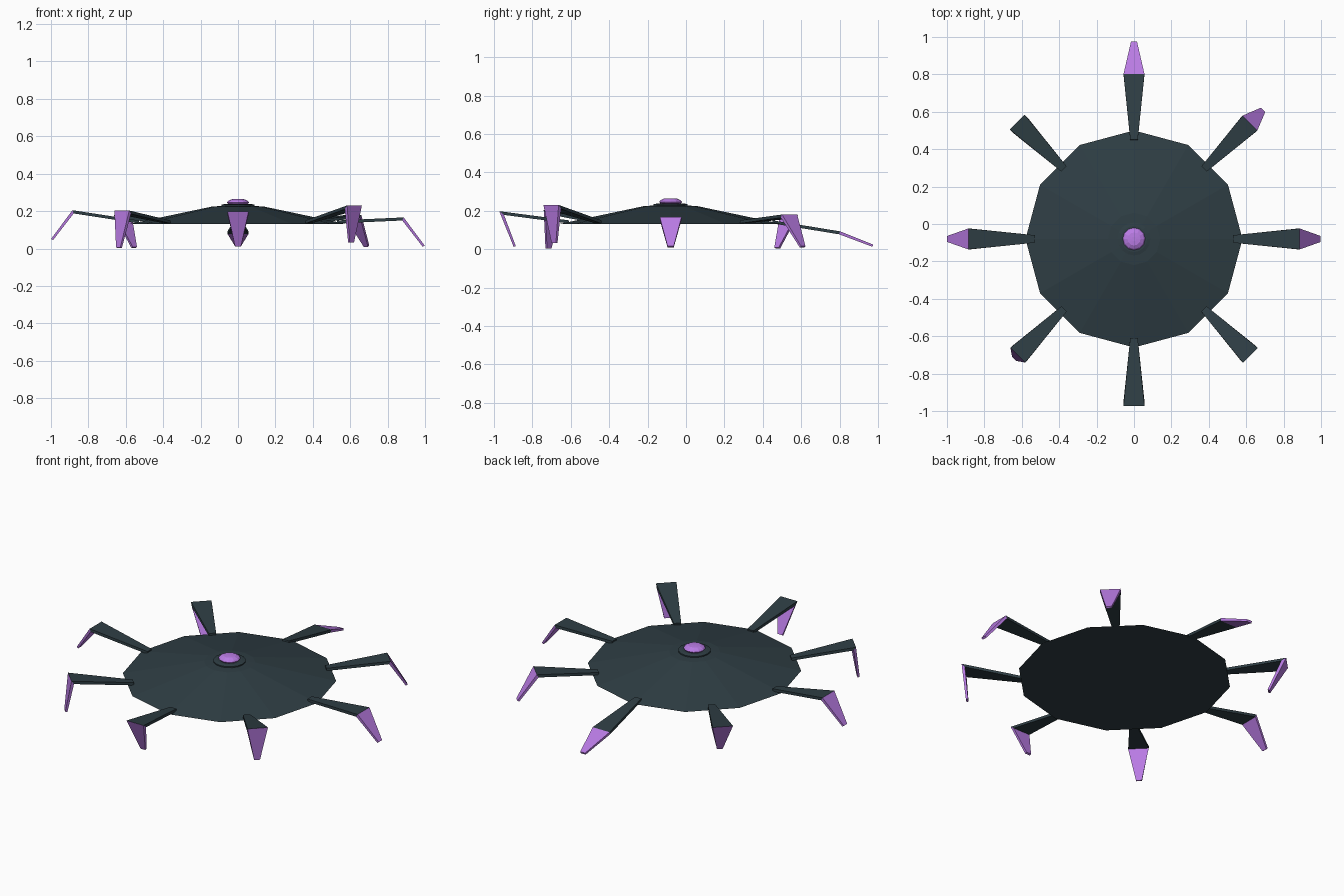
import bpy, bmesh, math
from mathutils import Vector

if "Cube" in bpy.data.objects:
    bpy.data.objects.remove(bpy.data.objects["Cube"])

CENTER = Vector((0, -0.08, 0))


def material(name, rgb):
    m = bpy.data.materials.new(name)
    m.diffuse_color = (*rgb, 1)
    m.use_nodes = True
    m.node_tree.nodes["Principled BSDF"].inputs["Base Color"].default_value = m.diffuse_color
    return m


SLATE = material("slate", (0.028, 0.048, 0.058))
PURPLE = material("purple", (0.49, 0.20, 0.78))


def finish(name, bm, mat):
    bmesh.ops.recalc_face_normals(bm, faces=bm.faces)
    me = bpy.data.meshes.new(name)
    bm.to_mesh(me)
    bm.free()
    me.materials.append(mat)
    ob = bpy.data.objects.new(name, me)
    ob.location = CENTER
    bpy.context.collection.objects.link(ob)


def lathe(name, profile, sides, mat):
    """Stack of flat-sided rings (radius, z), capped at both ends."""
    bm = bmesh.new()
    rings = []
    for r, z in profile:
        rings.append([bm.verts.new((r * math.cos(math.tau * i / sides),
                                    r * math.sin(math.tau * i / sides), z)) for i in range(sides)])
    for a, b in zip(rings, rings[1:]):
        for i in range(sides):
            j = (i + 1) % sides
            bm.faces.new((a[i], a[j], b[j], b[i]))
    bm.faces.new(rings[0])
    bm.faces.new(rings[-1])
    finish(name, bm, mat)


def segment(name, angle, sections, mat):
    """Tapered plate between two sections: (point rz, offset rz, half width)."""
    bm = bmesh.new()
    ca, sa = math.cos(angle), math.sin(angle)
    loops = []
    for p, n, w in sections:
        loop = []
        for s, t in ((-1, -1), (1, -1), (1, 1), (-1, 1)):
            q = p + n * t
            loop.append(bm.verts.new((q.x * ca - s * w * sa, q.x * sa + s * w * ca, q.y)))
        loops.append(loop)
    a, b = loops
    for i in range(4):
        j = (i + 1) % 4
        bm.faces.new((a[i], a[j], b[j], b[i]))
    bm.faces.new(a)
    bm.faces.new(b)
    finish(name, bm, mat)


# Body disc and the central button
lathe("body_disc", [(0.58, 0.131), (0.14, 0.224), (0.08, 0.228)], 12, SLATE)
lathe("button_ring", [(0.088, 0.222), (0.088, 0.234), (0.07, 0.238)], 16, SLATE)
lathe("button_dome", [(0.05, 0.234), (0.06, 0.246), (0.053, 0.254), (0.035, 0.263), (0.012, 0.265)], 12, PURPLE)

# Legs: angle, knee (radius, z), claw tip (radius, z)
LEGS = {
    "right": (0, (0.882, 0.158), (0.993, 0.012)),
    "back_right": (45, (0.872, 0.172), (0.972, 0.012)),
    "back": (90, (0.88, 0.085), (1.053, 0.018)),
    "back_left": (135, (0.870, 0.170), (0.785, 0.006)),
    "left": (180, (0.882, 0.196), (0.994, 0.048)),
    "front_left": (225, (0.872, 0.194), (0.90, 0.004)),
    "front": (270, (0.880, 0.188), (0.812, 0.014)),
    "front_right": (315, (0.872, 0.220), (0.855, 0.032)),
}
HALF = 0.008
for name, (deg, knee, tip) in LEGS.items():
    base, knee, tip = Vector((0.53, 0.142)), Vector(knee), Vector(tip)
    d1, d2 = (knee - base).normalized(), (tip - knee).normalized()
    n1, n2 = Vector((-d1.y, d1.x)), Vector((-d2.y, d2.x))
    mitre = (n1 + n2).normalized()
    mitre *= HALF / mitre.dot(n1)
    joint = (knee, mitre, 0.056)
    ang = math.radians(deg)
    segment(name + "_leg", ang, [(base, n1 * HALF, 0.02), joint], SLATE)
    segment(name + "_claw", ang, [joint, (tip, n2 * 0.006, 0.016)], PURPLE)
